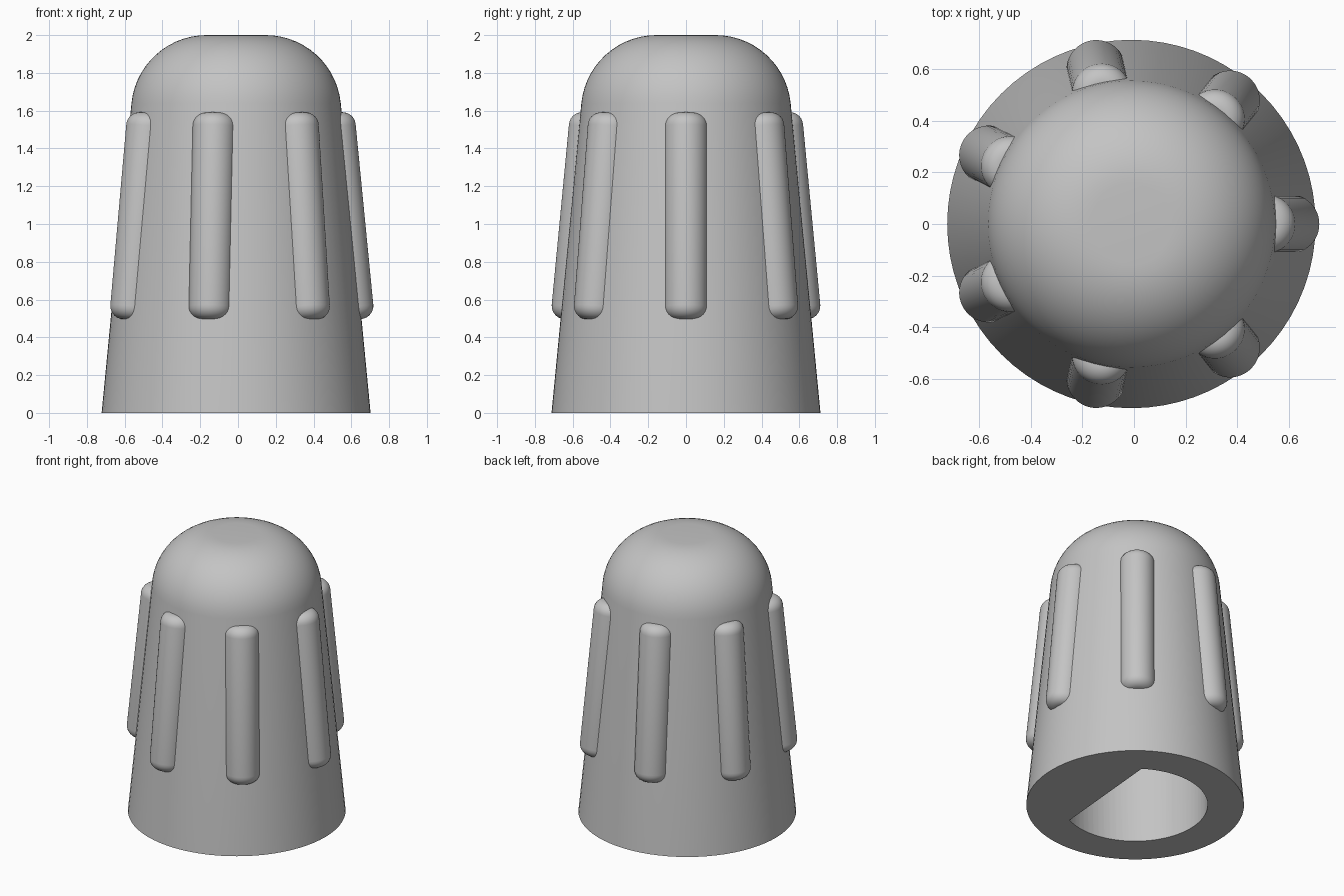
import bpy, bmesh, math
from mathutils import Matrix, Vector

cube = bpy.data.objects.get("Cube")
if cube:
    bpy.data.objects.remove(cube, do_unlink=True)

AXIS_X = -0.01                      # knob axis, offset because of the odd rib count
BASE_R, FILLET = 0.712, 0.4
TILT = math.atan(0.098)             # taper of the cone

grey = bpy.data.materials.new("plain grey")
grey.use_nodes = True
grey.diffuse_color = (0.55, 0.55, 0.55, 1)
grey.node_tree.nodes["Principled BSDF"].inputs["Base Color"].default_value = grey.diffuse_color


def arc(cx, cz, r, start, end, steps):
    return [(cx + r * math.cos(start + (end - start) * i / steps),
             cz + r * math.sin(start + (end - start) * i / steps)) for i in range(steps + 1)]


def make_object(name, bm):
    bmesh.ops.remove_doubles(bm, verts=bm.verts, dist=1e-5)
    bmesh.ops.recalc_face_normals(bm, faces=bm.faces)
    mesh = bpy.data.meshes.new(name)
    bm.to_mesh(mesh)
    bm.free()
    mesh.materials.append(grey)
    obj = bpy.data.objects.new(name, mesh)
    bpy.context.collection.objects.link(obj)
    return obj


def lathe(profile, start, sweep, steps):
    """Revolve an (r, z) profile about z."""
    bm = bmesh.new()
    turn = Matrix.Rotation(start, 3, 'Z')
    verts = [bm.verts.new(turn @ Vector((r, 0, z))) for r, z in profile]
    edges = [bm.edges.new(pair) for pair in zip(verts, verts[1:])]
    bmesh.ops.spin(bm, geom=verts + edges, cent=(0, 0, 0), axis=(0, 0, 1),
                   angle=sweep, steps=steps)
    return bm


def activate(obj):
    bpy.ops.object.select_all(action='DESELECT')
    obj.select_set(True)
    bpy.context.view_layer.objects.active = obj


def smooth(obj):
    activate(obj)
    bpy.ops.object.shade_smooth_by_angle(angle=math.radians(35))


# Tapered body with a rounded crown
crown = arc(0.156, 2 - FILLET, FILLET, TILT, math.pi / 2, 14)
body = make_object("knob_body", lathe([(0, 0), (BASE_R, 0)] + crown + [(0, 2)],
                                      0, 2 * math.pi, 72))
body.location.x = AXIS_X

# D-shaped shaft socket cut up from the underside
bm = bmesh.new()
outline = arc(0, 0, 0.474, math.radians(55), math.radians(295), 48)
face = bm.faces.new([bm.verts.new((x, y, -0.2)) for x, y in outline])
top = bmesh.ops.extrude_face_region(bm, geom=[face])["geom"]
bmesh.ops.translate(bm, vec=(0, 0, 1.4),
                    verts=[v for v in top if isinstance(v, bmesh.types.BMVert)])
cutter = make_object("socket_cutter", bm)
cutter.location.x = AXIS_X
cutter.hide_render = True
cut = body.modifiers.new("socket", 'BOOLEAN')
cut.operation, cut.solver, cut.object = 'DIFFERENCE', 'EXACT', cutter
activate(body)
bpy.ops.object.modifier_apply(modifier=cut.name)
bpy.data.objects.remove(cutter, do_unlink=True)
smooth(body)

# Seven grip ribs: half cylinders with rounded ends, leaning with the taper
R, H, F = 0.115, 0.55, 0.07
rib_profile = ([(0, -H)] + arc(R - F, F - H, F, -math.pi / 2, 0, 7)
               + arc(R - F, H - F, F, 0, math.pi / 2, 7) + [(0, H)])
for i in range(7):
    rib = make_object(f"grip_rib_{i + 1}", lathe(rib_profile, -math.pi / 2, math.pi, 24))
    # An open shell needs its faces turned outwards
    side = max(rib.data.polygons, key=lambda p: p.area)
    if side.normal.dot(side.center * Vector((1, 1, 0))) < 0:
        rib.data.flip_normals()
    rib.data.transform(Matrix.Translation((AXIS_X, 0, 0))
                       @ Matrix.Rotation(2 * math.pi * i / 7, 4, 'Z')
                       @ Matrix.Translation((0.565, 0, 1.04))
                       @ Matrix.Rotation(-TILT, 4, 'Y'))
    smooth(rib)
